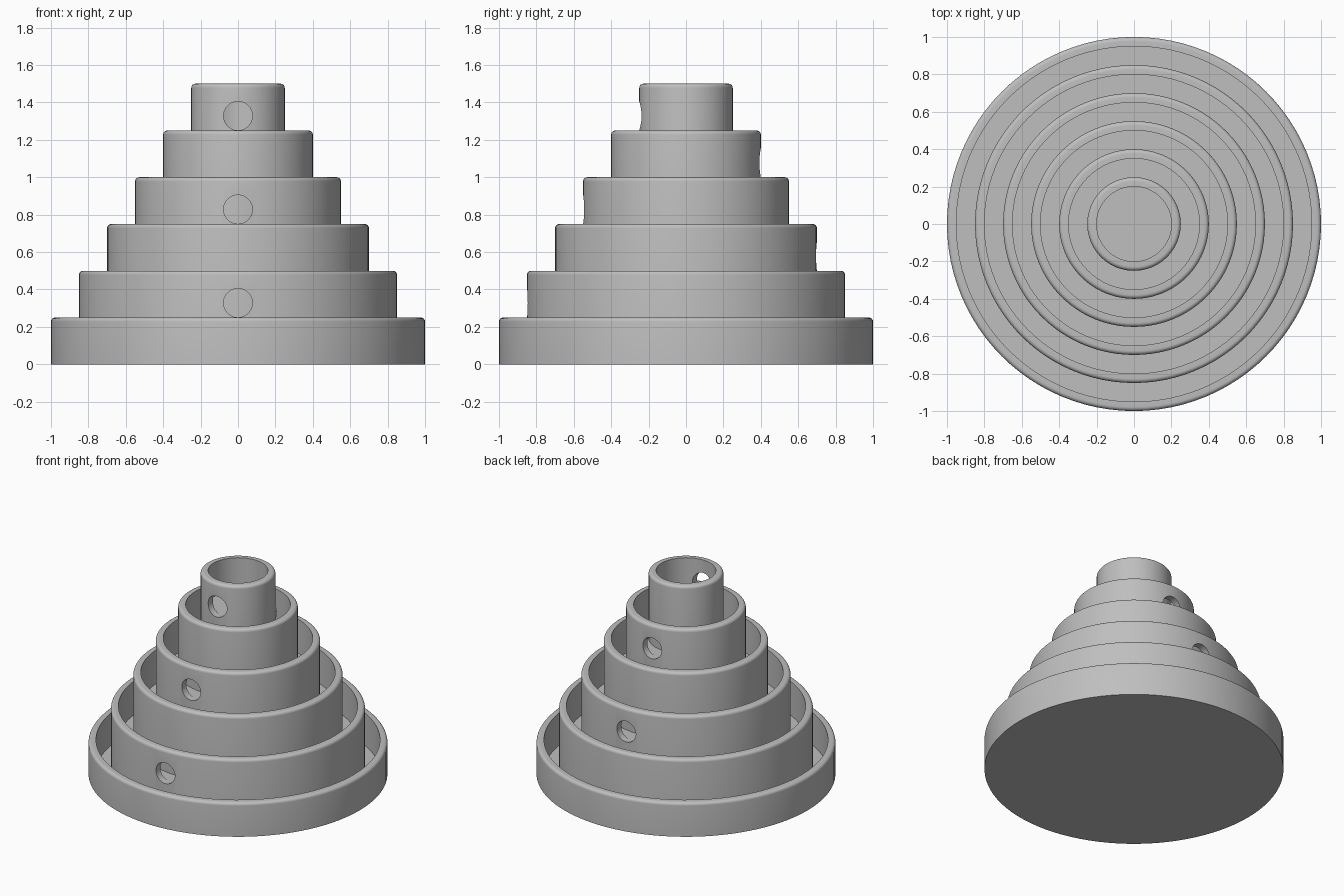
import bpy, bmesh, math
from mathutils import Matrix

default = bpy.data.objects.get("Cube")
if default:
    bpy.data.objects.remove(default, do_unlink=True)

TIERS = 6
STEP = 0.25        # height of each tier
SHRINK = 0.15      # radius lost per tier
WALL = 0.05
ROUND = 0.022      # rounding of the outer rim
HOLE = 0.077

grey = bpy.data.materials.new("plain_grey")
grey.use_nodes = True
colour = (0.52, 0.52, 0.52, 1)
grey.diffuse_color = colour
grey.node_tree.nodes["Principled BSDF"].inputs["Base Color"].default_value = colour


def make_object(name, bm):
    mesh = bpy.data.meshes.new(name)
    bmesh.ops.recalc_face_normals(bm, faces=bm.faces)
    bm.to_mesh(mesh)
    bm.free()
    obj = bpy.data.objects.new(name, mesh)
    bpy.context.collection.objects.link(obj)
    return obj


def lathe(name, profile, steps=96):
    """Revolve a profile that starts and ends on the z axis."""
    bm = bmesh.new()
    verts = [bm.verts.new((r, 0, z)) for r, z in profile]
    edges = [bm.edges.new(pair) for pair in zip(verts, verts[1:])]
    bmesh.ops.spin(bm, geom=verts + edges, cent=(0, 0, 0), axis=(0, 0, 1),
                   angle=math.tau, steps=steps, use_merge=True)
    bmesh.ops.remove_doubles(bm, verts=bm.verts, dist=1e-5)
    return make_object(name, bm)


def drill(cup, radius, z, side):
    """Cut a round spout hole through the wall on one side (-1 front, 1 back)."""
    bm = bmesh.new()
    place = Matrix.Translation((0, side * (radius - WALL / 2), z)) @ Matrix.Rotation(math.pi / 2, 4, "X")
    bmesh.ops.create_cone(bm, cap_ends=True, segments=48, radius1=HOLE,
                          radius2=HOLE, depth=0.2, matrix=place)
    cutter = make_object("spout_cutter", bm)
    cutter.hide_render = True
    mod = cup.modifiers.new("spout_hole", "BOOLEAN")
    mod.operation, mod.solver, mod.object = "DIFFERENCE", "EXACT", cutter
    bpy.context.view_layer.objects.active = cup
    bpy.ops.object.modifier_apply(modifier=mod.name)
    bpy.data.objects.remove(cutter, do_unlink=True)


for i in range(TIERS):
    radius = 1 - SHRINK * i
    top = STEP * (i + 1)
    floor = max(STEP * i, 0.01)
    bottom = max(STEP * (i - 1), 0)

    # Cup: floor, inner wall, rounded rim, outer wall, underside
    profile = [(0, floor), (radius - WALL, floor), (radius - WALL, top)]
    for k in range(7):
        a = math.pi / 2 * (1 - k / 6)
        profile.append((radius - ROUND + ROUND * math.cos(a),
                        top - ROUND + ROUND * math.sin(a)))
    profile += [(radius, bottom), (0, bottom)]
    cup = lathe(f"tier_{i + 1}", profile)
    cup.data.materials.append(grey)

    # Spout holes alternate between front and back above the lowest tier
    if i > 0:
        drill(cup, radius, floor + HOLE + 0.001, -1 if i % 2 else 1)

    bpy.ops.object.select_all(action="DESELECT")
    cup.select_set(True)
    bpy.context.view_layer.objects.active = cup
    bpy.ops.object.shade_smooth_by_angle(angle=math.radians(35))
